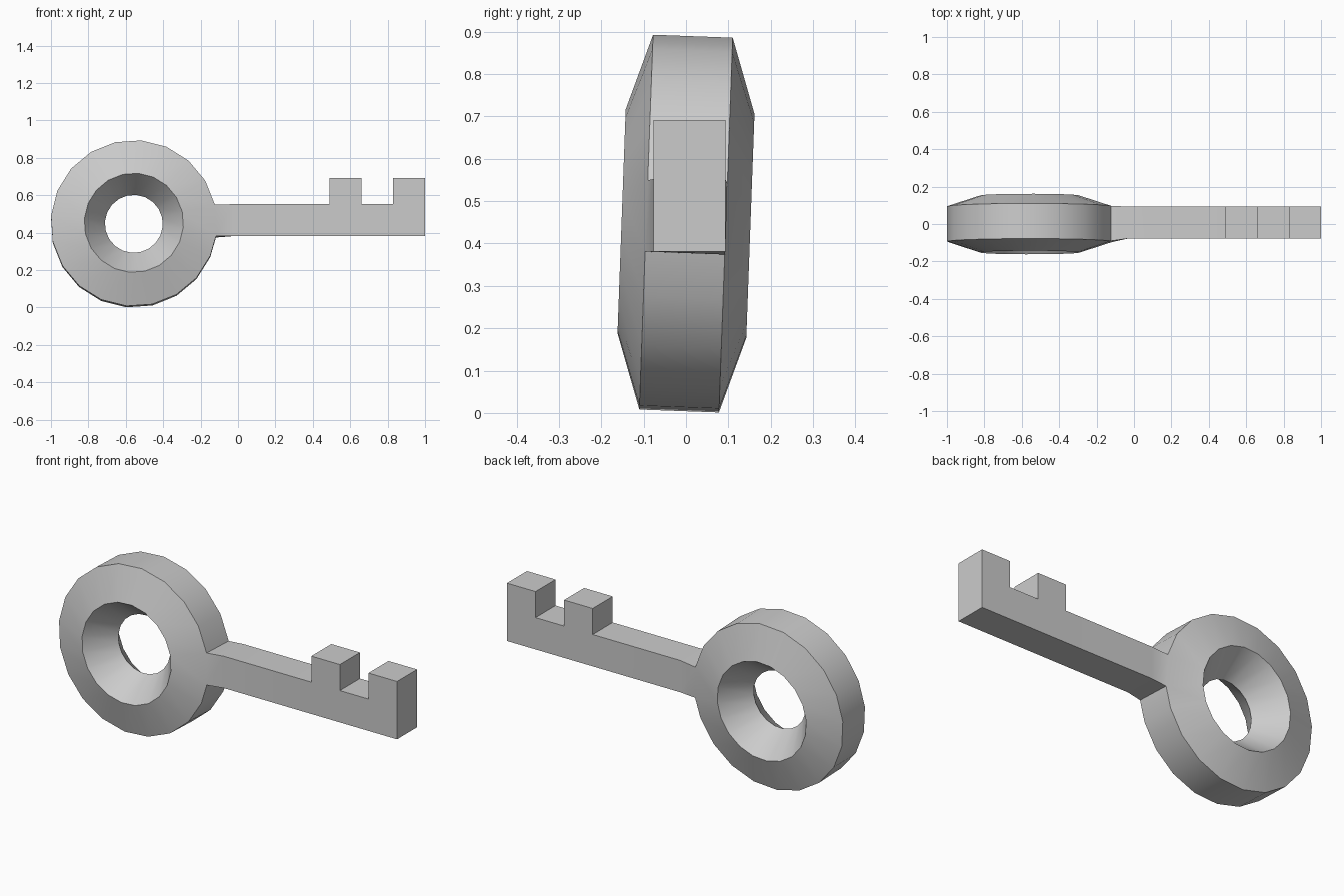
import bpy, bmesh
from math import cos, sin, radians
from mathutils import Matrix, Vector

if "Cube" in bpy.data.objects:
    bpy.data.objects.remove(bpy.data.objects["Cube"])

SEG, SIDES = 20, 5
MAJOR, MINOR = 0.315, 0.16
CENTRE = Vector((-0.557, 0, 0.447))
bm = bmesh.new()

# Ring bow: pentagonal cross-section swept round 20 steps, slightly tilted
tilt = Matrix.Rotation(radians(-2.1), 4, 'X')
rings = []
for i in range(SEG):
    ring = []
    for j in range(SIDES):
        b = radians(-36 + 72 * j)
        deg = 12.9 - 18 * i
        if i == 1 and j in (0, 1):
            deg = -9.0          # outer face widened where the shaft joins
        a = radians(deg)
        r = MAJOR + MINOR * cos(b)
        p = Vector((r * cos(a), MINOR * sin(b), r * sin(a)))
        ring.append(bm.verts.new(tilt @ p + CENTRE))
    rings.append(ring)

for i in range(SEG):
    A, B = rings[i], rings[(i + 1) % SEG]
    for j in range(SIDES):
        k = (j + 1) % SIDES
        if i == 0 and j == 0:
            continue            # left open for the shaft
        bm.faces.new((A[j], A[k], B[k], B[j]))

# Shaft: rectangular stations running out from the open ring face
Y0, Y1, Z0, Z1 = -0.077, 0.093, 0.381, 0.552
loop = [rings[0][0], rings[0][1], rings[1][1], rings[1][0]]
tops = []
for x in (-0.03, 0.49, 0.66, 0.83, 1.0):
    new = [bm.verts.new((x, y, z)) for y, z in
           ((Y0, Z1), (Y1, Z1), (Y1, Z0), (Y0, Z0))]
    for j in range(4):
        k = (j + 1) % 4
        f = bm.faces.new((loop[j], loop[k], new[k], new[j]))
        if j == 0:
            tops.append(f)
    loop = new
bm.faces.new(loop)

# Two bit teeth raised from the shaft top
for f in (tops[2], tops[4]):
    out = bmesh.ops.extrude_discrete_faces(bm, faces=[f])['faces'][0]
    for v in out.verts:
        v.co.z = 0.692

bmesh.ops.recalc_face_normals(bm, faces=bm.faces[:])
me = bpy.data.meshes.new("key")
bm.to_mesh(me)
bm.free()
key = bpy.data.objects.new("key", me)
bpy.context.collection.objects.link(key)
bpy.context.view_layer.objects.active = key
key.select_set(True)
bpy.ops.object.shade_smooth_by_angle(angle=radians(30))
